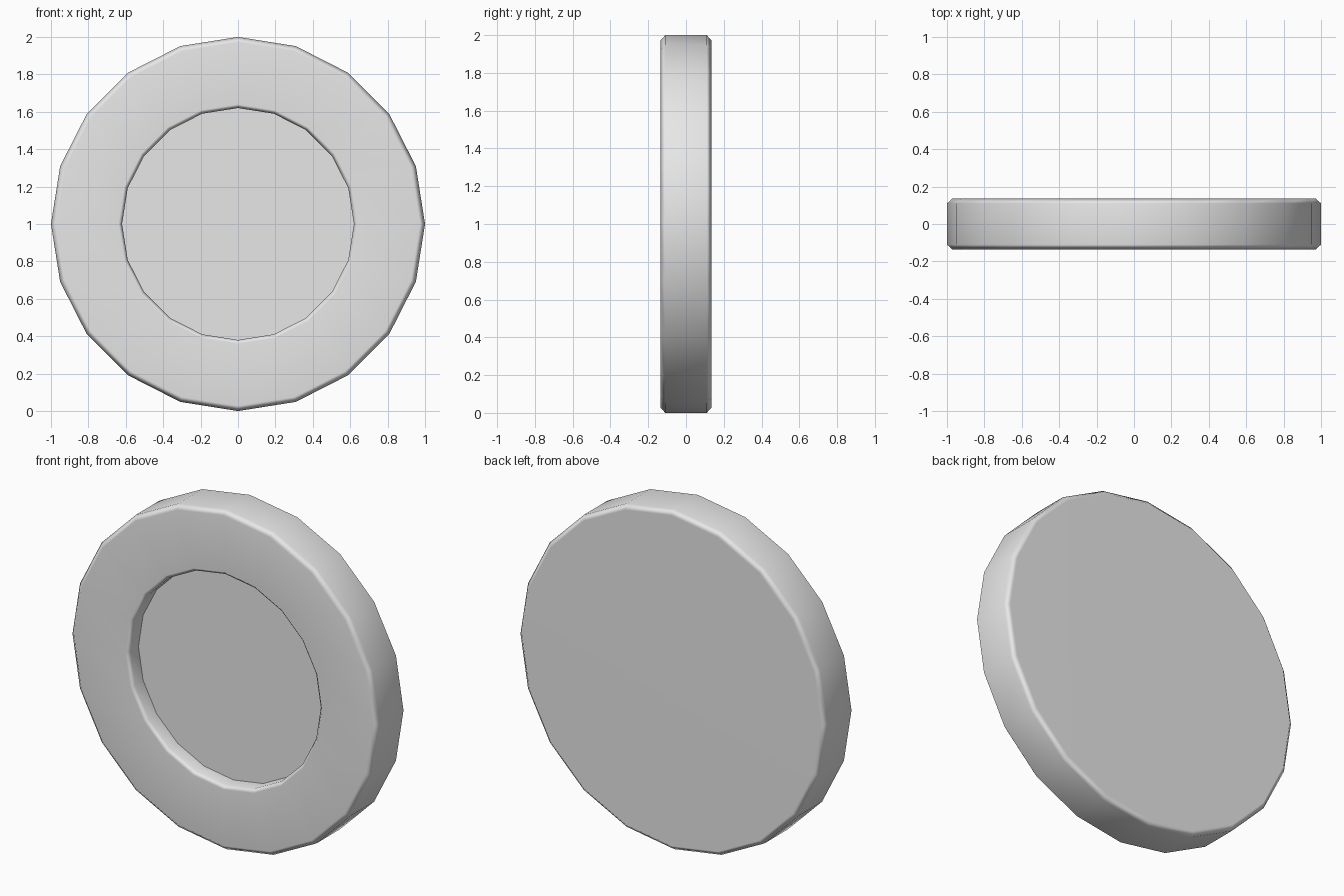
import bpy, bmesh
from math import cos, sin, pi, radians

cube = bpy.data.objects.get("Cube")
if cube:
    bpy.data.objects.remove(cube, do_unlink=True)

SIDES = 20

# Plain grey material
grey = bpy.data.materials.new("light_grey")
grey.use_nodes = True
colour = (0.8, 0.8, 0.8, 1)
grey.diffuse_color = colour
grey.node_tree.nodes["Principled BSDF"].inputs["Base Color"].default_value = colour


def lathe(name, profile, material):
    """Turn a (radius, y) profile about the y axis and cap both ends."""
    bm = bmesh.new()
    rings = []
    for r, y in profile:
        angles = [2 * pi * i / SIDES for i in range(SIDES)]
        rings.append([bm.verts.new((r * cos(a), y, 1 + r * sin(a))) for a in angles])
    for a, b in zip(rings, rings[1:]):
        for i in range(SIDES):
            j = (i + 1) % SIDES
            bm.faces.new((a[i], a[j], b[j], b[i]))
    bm.faces.new(rings[0])
    bm.faces.new(rings[-1])
    bmesh.ops.recalc_face_normals(bm, faces=bm.faces)
    mesh = bpy.data.meshes.new(name)
    bm.to_mesh(mesh)
    bm.free()
    mesh.materials.append(material)
    obj = bpy.data.objects.new(name, mesh)
    bpy.context.collection.objects.link(obj)
    return obj


# Disc with chamfered rims, from the flat back round to the recessed front floor
disc = lathe("recessed_disc", [
    (0.972, 0.135), (1.0, 0.11), (1.0, -0.11), (0.972, -0.135),
    (0.64, -0.135), (0.62, -0.115), (0.62, -0.04),
], grey)

# Smooth chamfers, sharp recess corner, flat large faces
bpy.ops.object.select_all(action="DESELECT")
disc.select_set(True)
bpy.context.view_layer.objects.active = disc
bpy.ops.object.shade_smooth_by_angle(angle=radians(60))
weighted = disc.modifiers.new("weighted_normals", "WEIGHTED_NORMAL")
weighted.keep_sharp = True
